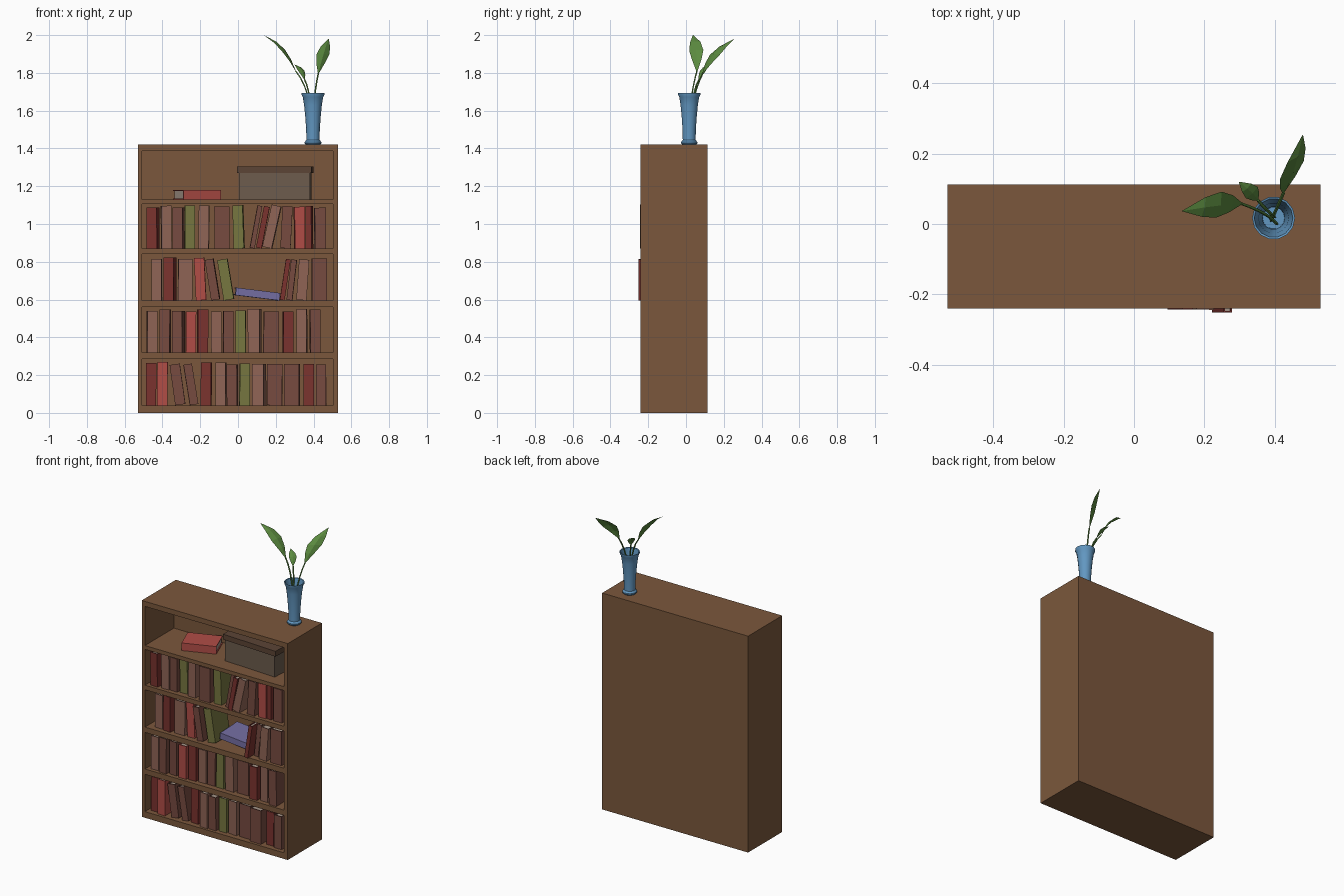
import bpy, bmesh, math, random
from mathutils import Vector, Matrix

if "Cube" in bpy.data.objects:
    bpy.data.objects.remove(bpy.data.objects["Cube"])

random.seed(4)

def material(name, r, g, b):
    m = bpy.data.materials.new(name)
    m.diffuse_color = [(c / 255) ** 2.2 for c in (r, g, b)] + [1]
    m.use_nodes = True
    m.node_tree.nodes["Principled BSDF"].inputs["Base Color"].default_value = m.diffuse_color
    return m

WOOD = material("wood", 122, 88, 62)
PAPER = material("paper", 165, 150, 138)
BOX, LID = material("box_card", 108, 92, 78), material("lid_card", 92, 70, 56)
GLAZE, LEAF = material("blue_glaze", 98, 150, 192), material("leaf_green", 92, 138, 66)
COVERS = {"D": material("dark_red", 122, 54, 50), "P": material("dusty_pink", 142, 100, 86),
          "B": material("brown", 118, 76, 66), "R": material("red", 175, 78, 72),
          "G": material("olive", 118, 118, 66), "V": material("violet", 116, 110, 162)}

def finish(name, bm, *mats):
    bmesh.ops.recalc_face_normals(bm, faces=bm.faces)
    me = bpy.data.meshes.new(name)
    bm.to_mesh(me)
    bm.free()
    ob = bpy.data.objects.new(name, me)
    bpy.context.collection.objects.link(ob)
    for m in mats:
        me.materials.append(m)
    return ob

def prism(bm, outline, z0, z1, index=0):
    low = [bm.verts.new((x, y, z0)) for x, y in outline]
    top = [bm.verts.new((x, y, z1)) for x, y in outline]
    n = len(outline)
    faces = [bm.faces.new(low[::-1]), bm.faces.new(top)]
    faces += [bm.faces.new((low[i], low[(i + 1) % n], top[(i + 1) % n], top[i])) for i in range(n)]
    for f in faces:
        f.material_index = index

def rect(x0, x1, y0, y1):
    return [(x0, y0), (x1, y0), (x1, y1), (x0, y1)]

# Bookcase: front grid, extruded back, with five pockets pushed in
XS = [-.53, -.507, .502, .53]
ZS = [0, .04, .285, .32, .56, .595, .84, .87, 1.105, 1.13, 1.387, 1.42]
bm = bmesh.new()
grid = [[bm.verts.new((x, -.241, z)) for x in XS] for z in ZS]
front = {(i, j): bm.faces.new((grid[j][i], grid[j][i + 1], grid[j + 1][i + 1], grid[j + 1][i]))
         for j in range(len(ZS) - 1) for i in range(3)}
pockets = [front[1, j] for j in range(1, 11, 2)]
ext = bmesh.ops.extrude_face_region(bm, geom=list(front.values()), use_keep_orig=True)["geom"]
bmesh.ops.translate(bm, vec=(0, .354, 0), verts=[g for g in ext if isinstance(g, bmesh.types.BMVert)])
for f in bmesh.ops.extrude_discrete_faces(bm, faces=pockets)["faces"]:
    bmesh.ops.translate(bm, vec=(0, .3, 0), verts=f.verts)
finish("bookcase", bm, WOOD)

# Book: C-shaped cover around an inset page block, spine towards -y
def book(name, colour, x, y, shelf, t, h, d, lean=0, yaw=0):
    bm = bmesh.new()
    a, b, c = t / 2, d / 2, .005
    prism(bm, [(-a, -b), (a, -b), (a, b), (a - c, b), (a - c, c - b),
               (c - a, c - b), (c - a, b), (-a, b)], -h / 2, h / 2)
    prism(bm, rect(c - a, a - c, c - b, b - c), .006 - h / 2, h / 2 - .006, 1)
    ob = finish(name, bm, COVERS[colour], PAPER)
    th = math.radians(lean)
    z = shelf + h / 2 * abs(math.cos(th)) + a * abs(math.sin(th))
    ob.matrix_world = (Matrix.Translation((x, y, z)) @ Matrix.Rotation(math.radians(yaw), 4, "Z")
                       @ Matrix.Rotation(th, 4, "Y"))

# Shelved books: colour, centre x, lean, thickness, front y
ROWS = [
    (.87, [("D", -.45), ("P", -.38), ("B", -.315), ("G", -.255), ("P", -.18), ("B", -.085, 0, .08),
           ("G", .003, -2), ("B", .095, 10, .025), ("D", .132, 11, .03, -.243), ("P", .18, 13, .05, -.243),
           ("B", .257, 3), ("R", .325), ("D", .378, 0, .03), ("B", .435, 0, .06)]),
    (.595, [("P", -.43), ("D", -.36), ("P", -.28, 0, .075), ("R", -.2, -3), ("B", -.135, -9, .045),
            ("G", -.065, -9), ("D", .25, 9, .025, -.252), ("B", .285, 7, .03), ("P", .343, 4),
            ("B", .43, 0, .08)]),
    (.32, [("P", -.455), ("B", -.385), ("B", -.315), ("R", -.25), ("D", -.187), ("P", -.115), ("B", -.052),
           ("G", .014), ("P", .088, 0, .062), ("B", .175, 0, .08), ("D", .265), ("P", .338), ("B", .408)]),
    (.04, [("D", -.46), ("R", -.4), ("B", -.32, -8), ("B", -.25, -9, .045), ("D", -.168), ("P", -.09),
           ("B", -.03), ("G", .035), ("P", .112, 0, .06), ("B", .195, 0, .08), ("B", .285, 0, .08),
           ("D", .375), ("B", .44)])]
for r, (shelf, books) in enumerate(ROWS):
    for n, (colour, x, *rest) in enumerate(books):
        lean, t, y = rest + [0, .054, None][len(rest):]
        if y is None:
            y = random.uniform(-.228, -.2)
        yaw = random.uniform(-6, 2) if lean == 0 and t < .07 else random.uniform(-2, 1)
        d = random.uniform(.15, .165)
        book(f"book_{r + 1}_{n + 1}", colour, x, y + d / 2, shelf, t,
             random.uniform(.215, .23), d, lean + random.uniform(-.5, .5), yaw)

# Lying books
book("red_lying_book", "R", -.217, -.063, 1.13, .05, .213, .155, 90, 21)
book("violet_lying_book", "V", .1, -.07, .595, .04, .235, .19, 97, 3)

# Storage box and lid
for name, w, d, z0, z1, mat in (("storage_box", .375, .185, 1.13, 1.275, BOX),
                                ("storage_box_lid", .395, .2, 1.27, 1.305, LID)):
    bm = bmesh.new()
    prism(bm, rect(-w / 2, w / 2, -d / 2, d / 2), z0, z1)
    ob = finish(name, bm, mat)
    ob.location, ob.rotation_euler = (.198, -.06, 0), (0, 0, math.radians(-3))

# Vase: turned profile, outside up and inside down
PROFILE = [(.038, 1.42), (.044, 1.427), (.044, 1.434), (.035, 1.445), (.036, 1.5), (.041, 1.57),
           (.047, 1.63), (.054, 1.672), (.061, 1.685), (.061, 1.693), (.055, 1.691), (.043, 1.63), (.032, 1.5),
           (.031, 1.45)]
SEG = 14
bm = bmesh.new()
rings = [[bm.verts.new((.397 + r * math.cos(2 * math.pi * k / SEG),
                        .017 + r * math.sin(2 * math.pi * k / SEG), z)) for k in range(SEG)]
         for r, z in PROFILE]
for lo, hi in zip(rings, rings[1:]):
    for k in range(SEG):
        bm.faces.new((lo[k], lo[(k + 1) % SEG], hi[(k + 1) % SEG], hi[k]))
bm.faces.new(rings[0][::-1])
bm.faces.new(rings[-1])
vase = finish("vase", bm, GLAZE)
bpy.context.view_layer.objects.active = vase
vase.select_set(True)
bpy.ops.object.shade_smooth_by_angle(angle=math.radians(32))

def arc(a, b, c, t):
    return Vector(a) * (1 - t) ** 2 + Vector(b) * 2 * t * (1 - t) + Vector(c) * t * t

# Sprigs: a thin bent stem and a folded pointed leaf
def sprig(name, foot, bend, base, bow, tip, side):
    cu = bpy.data.curves.new(name + "_stem", "CURVE")
    cu.dimensions, cu.bevel_depth, cu.bevel_resolution, cu.use_fill_caps = "3D", .0045, 0, True
    sp = cu.splines.new("POLY")
    sp.points.add(6)
    for i, p in enumerate(sp.points):
        p.co = (*arc(foot, bend, base, i / 6), 1)
    cu.materials.append(LEAF)
    bpy.context.collection.objects.link(bpy.data.objects.new(name + "_stem", cu))
    bm = bmesh.new()
    side = Vector(side)
    fold = side.cross(Vector(tip) - Vector(base)).normalized() * side.length * .2
    rows = []
    for t, w in ((0, .1), (.22, .65), (.45, 1), (.7, .75), (1, .02)):
        p = arc(base, bow, tip, t)
        rows.append([bm.verts.new(q) for q in (p - side * w, p + fold * w, p + side * w)])
    for a, b in zip(rows, rows[1:]):
        for i in range(2):
            bm.faces.new((a[i], a[i + 1], b[i + 1], b[i]))
    finish(name + "_leaf", bm, LEAF)

sprig("left", (.406, 0, 1.46), (.385, .03, 1.72), (.305, .058, 1.81),
      (.245, .06, 1.95), (.137, .037, 2.0), (.008, .037, .004))
sprig("right", (.39, .01, 1.46), (.4, .03, 1.69), (.426, .09, 1.8),
      (.45, .15, 1.92), (.48, .254, 1.98), (.034, .026, 0))
sprig("small", (.4, .02, 1.46), (.385, .03, 1.71), (.352, .068, 1.765),
      (.34, .09, 1.825), (.298, .12, 1.845), (.017, .016, 0))
